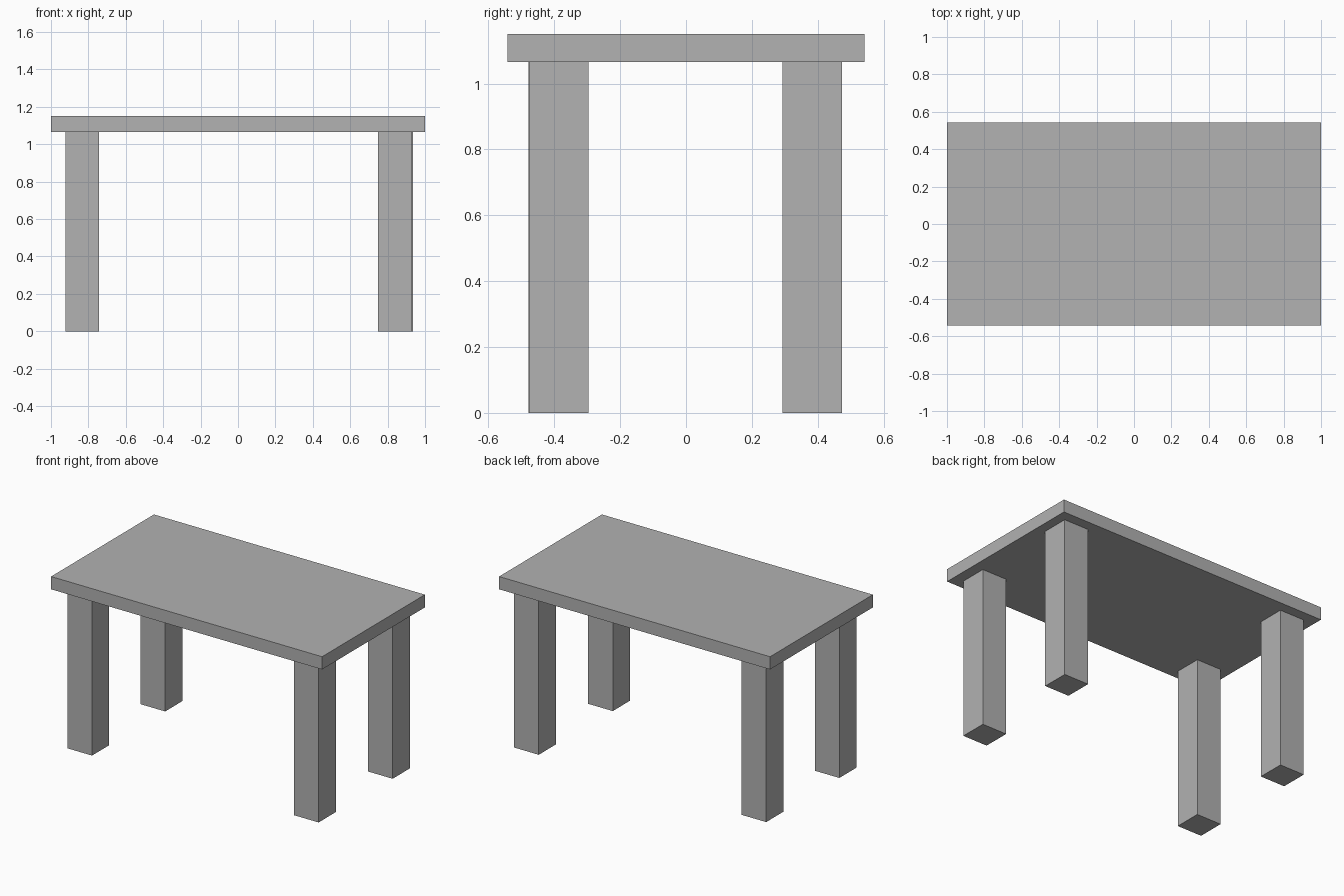
import bpy

cube = bpy.data.objects.get("Cube")
if cube:
    bpy.data.objects.remove(cube, do_unlink=True)

grey = bpy.data.materials.new("plain grey")
grey.use_nodes = True
colour = (0.445, 0.445, 0.445, 1)
grey.diffuse_color = colour
grey.node_tree.nodes["Principled BSDF"].inputs["Base Color"].default_value = colour


def box(name, centre, size):
    bpy.ops.mesh.primitive_cube_add(size=1, location=centre)
    obj = bpy.context.object
    obj.name = name
    obj.scale = size
    bpy.ops.object.transform_apply(location=False, rotation=False, scale=True)
    obj.data.materials.append(grey)
    return obj


# Table top
UNDERSIDE, TOP, LEG = 1.065, 1.15, 0.181
box("table_top", (0, 0, (UNDERSIDE + TOP) / 2), (2, 1.084, TOP - UNDERSIDE))

# Four square legs, very slightly unevenly placed
legs = {
    "front_right_leg": (-0.833, -0.388),
    "front_left_leg": (0.838, -0.386),
    "back_right_leg": (-0.833, 0.383),
    "back_left_leg": (0.846, 0.383),
}
for name, (x, y) in legs.items():
    box(name, (x, y, UNDERSIDE / 2), (LEG, LEG, UNDERSIDE))
